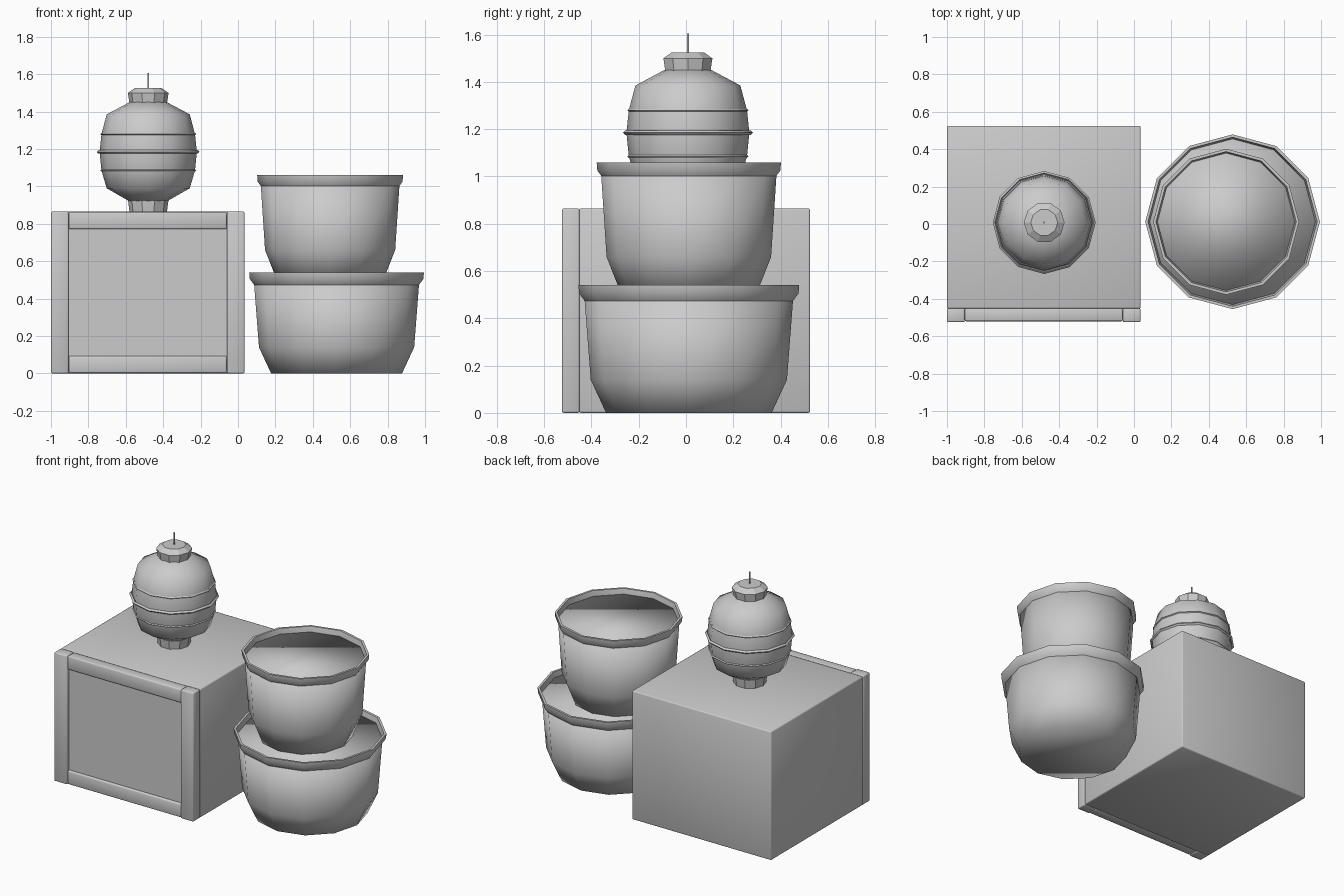
import bpy, bmesh, math

if "Cube" in bpy.data.objects:
    bpy.data.objects.remove(bpy.data.objects["Cube"], do_unlink=True)

GREY = (0.6, 0.6, 0.6, 1.0)
clay = bpy.data.materials.new("plain grey")
clay.use_nodes = True
clay.diffuse_color = GREY
bsdf = next(n for n in clay.node_tree.nodes if n.type == "BSDF_PRINCIPLED")
bsdf.inputs["Base Color"].default_value = GREY


def finish(name, bm, location=(0, 0, 0), sharp=None):
    """Turn a bmesh into a smooth object; sharp is the edge angle kept hard."""
    bmesh.ops.recalc_face_normals(bm, faces=bm.faces)
    mesh = bpy.data.meshes.new(name)
    bm.to_mesh(mesh)
    bm.free()
    mesh.polygons.foreach_set("use_smooth", [True] * len(mesh.polygons))
    if sharp is not None:
        mesh.set_sharp_from_angle(angle=math.radians(sharp))
    mesh.materials.append(clay)
    obj = bpy.data.objects.new(name, mesh)
    obj.location = location
    bpy.context.collection.objects.link(obj)
    return obj


def lathe(name, profile, centre, sides=12, ring=False, sharp=None):
    """Revolve (radius, height) points; a ring is closed, otherwise capped."""
    bm = bmesh.new()
    rows = []
    for radius, z in profile:
        angles = [2 * math.pi * i / sides for i in range(sides)]
        rows.append([bm.verts.new((radius * math.cos(a), radius * math.sin(a), z))
                     for a in angles])
    pairs = list(zip(rows, rows[1:]))
    if ring:
        pairs.append((rows[-1], rows[0]))
    else:
        bm.faces.new(rows[0])
        bm.faces.new(rows[-1])
    for low, high in pairs:
        for i in range(sides):
            j = (i + 1) % sides
            bm.faces.new((low[i], low[j], high[j], high[i]))
    return finish(name, bm, (*centre, 0), sharp)


def box(name, x, y, z, bevel=0.008):
    """Softly bevelled box between the given (low, high) limits."""
    bm = bmesh.new()
    bmesh.ops.create_cube(bm, size=1)
    for v in bm.verts:
        for axis, (low, high) in enumerate((x, y, z)):
            v.co[axis] = low if v.co[axis] < 0 else high
    if bevel:
        bmesh.ops.bevel(bm, geom=bm.edges[:], offset=bevel, segments=2,
                        profile=0.5, affect="EDGES")
    return finish(name, bm, sharp=50)


# Crate with a framed front
LEFT, RIGHT, TOP, DEPTH = -1.0, 0.035, 0.865, 0.525
FRAME = 0.095
box("crate_body", (LEFT, RIGHT), (-0.452, DEPTH), (0, TOP))
box("crate_panel", (LEFT + 0.05, RIGHT - 0.05), (-0.503, -0.44), (0.05, TOP - 0.05), 0)
for side, x in (("right", LEFT), ("left", RIGHT - FRAME)):
    box(side + "_post", (x, x + FRAME), (-DEPTH, -0.45), (0, TOP))
for level, z in (("lower", 0), ("upper", TOP - FRAME)):
    box(level + "_rail", (LEFT + FRAME, RIGHT - FRAME), (-0.52, -0.45),
        (z + 0.002, z + FRAME - 0.002))

# Two stacked pots, each a closed body with a flared rim
LOWER, UPPER = (0.527, 0.012), (0.4925, 0.012)
lathe("lower_pot", [(0.35, 0), (0.415, 0.14), (0.443, 0.505)], LOWER)
lathe("upper_pot", [(0.287, 0.505), (0.348, 0.66), (0.372, 1.025)], UPPER)
for name, centre, radius, top in (("lower_pot_rim", LOWER, 0.467, 0.54),
                                  ("upper_pot_rim", UPPER, 0.39, 1.06)):
    section = [(radius - 0.026, top - 0.066), (radius - 0.003, top - 0.035),
               (radius, top), (radius - 0.015, top), (radius - 0.024, top - 0.04)]
    lathe(name, section, centre, ring=True, sharp=35)

# Lantern standing on the crate
LANTERN = (-0.48, 0.008)
lathe("lantern_base", [(0.1, 0.863), (0.108, 0.925)], LANTERN, 10, sharp=20)
lathe("lantern_body", [(0.1, 0.92), (0.222, 0.99), (0.25, 1.085), (0.26, 1.185),
                       (0.25, 1.28), (0.222, 1.385), (0.1, 1.45)], LANTERN)
lathe("lantern_cap", [(0.1, 1.443), (0.109, 1.5), (0.072, 1.525)], LANTERN, 10, sharp=20)
lathe("lantern_wire", [(0.005, 1.52), (0.005, 1.605)], LANTERN, 6, sharp=70)

# Hoops around the lantern
for name, z, radius, t in (("lower_hoop", 1.085, 0.25, 0.006),
                           ("middle_hoop", 1.185, 0.265, 0.01),
                           ("upper_hoop", 1.28, 0.25, 0.006)):
    section = [(radius - t, z), (radius, z - t), (radius + t, z), (radius, z + t)]
    lathe(name, section, LANTERN, ring=True, sharp=40)
